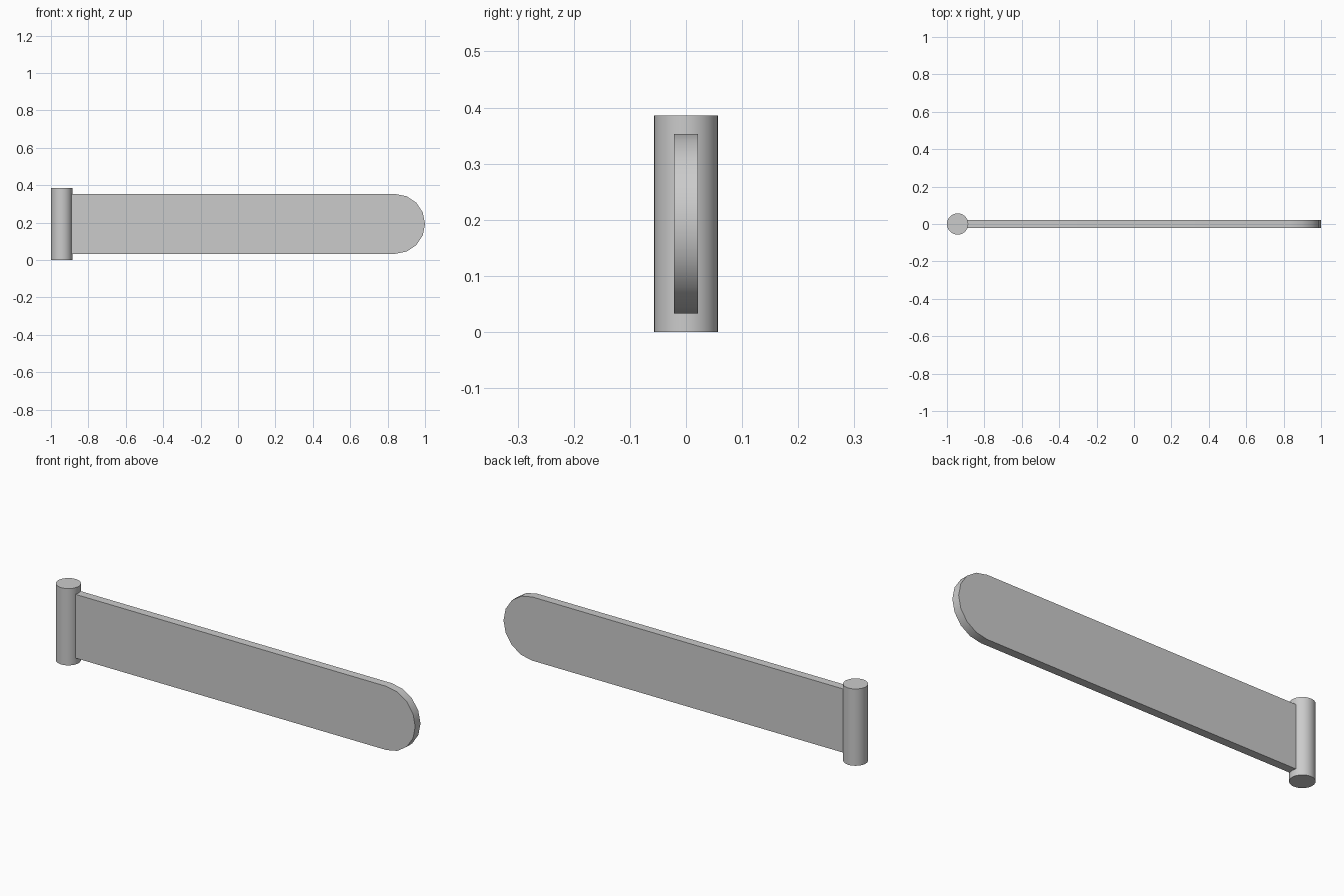
import bpy, bmesh, math

cube = bpy.data.objects.get("Cube")
if cube:
    bpy.data.objects.remove(cube, do_unlink=True)

# Single plain grey
grey = bpy.data.materials.new("light grey")
grey.use_nodes = True
colour = (0.6, 0.6, 0.6, 1.0)
grey.diffuse_color = colour
grey.node_tree.nodes["Principled BSDF"].inputs["Base Color"].default_value = colour

PIN_X, PIN_R, PIN_H = -0.943, 0.057, 0.386
MID_Z, HALF_H, HALF_T = PIN_H / 2, 0.16, 0.021


def finish(obj):
    obj.data.materials.append(grey)
    bpy.ops.object.select_all(action="DESELECT")
    obj.select_set(True)
    bpy.context.view_layer.objects.active = obj
    bpy.ops.object.shade_smooth_by_angle(angle=math.radians(35))


# Upright hinge pin
bpy.ops.mesh.primitive_cylinder_add(vertices=32, radius=PIN_R, depth=PIN_H,
                                    location=(PIN_X, 0, MID_Z))
pin = bpy.context.object
pin.name = pin.data.name = "hinge_pin"
finish(pin)

# Flat blade with a rounded tip, rooted inside the pin
profile = [(PIN_X, MID_Z - HALF_H)]
for i in range(9):
    a = math.radians(-90 + 22.5 * i)
    profile.append((1 - HALF_H + HALF_H * math.cos(a), MID_Z + HALF_H * math.sin(a)))
profile.append((PIN_X, MID_Z + HALF_H))

bm = bmesh.new()
face = bm.faces.new([bm.verts.new((x, -HALF_T, z)) for x, z in profile])
side = bmesh.ops.extrude_face_region(bm, geom=[face])
bmesh.ops.translate(bm, vec=(0, 2 * HALF_T, 0),
                    verts=[v for v in side["geom"] if isinstance(v, bmesh.types.BMVert)])
bmesh.ops.recalc_face_normals(bm, faces=bm.faces)
mesh = bpy.data.meshes.new("blade")
bm.to_mesh(mesh)
bm.free()
blade = bpy.data.objects.new("blade", mesh)
bpy.context.collection.objects.link(blade)
finish(blade)
